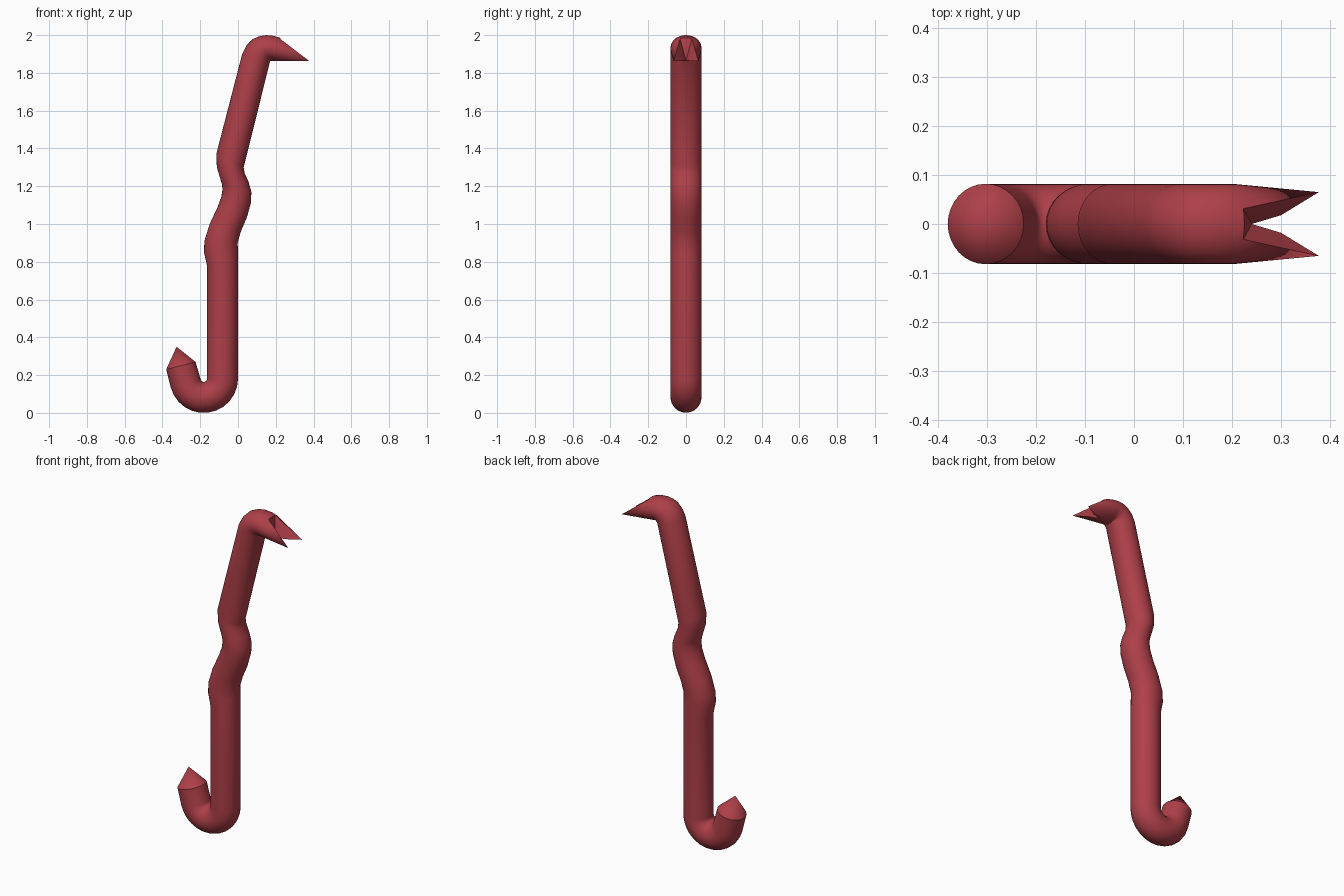
import bpy, bmesh, math
from mathutils import Vector

if "Cube" in bpy.data.objects:
    bpy.data.objects.remove(bpy.data.objects["Cube"])

N = 32       # sides of the bar
RY = 0.082   # half thickness in y

# Ring edges in the xz plane: (left x, left z, right x, right z)
rings = [(-0.225, 0.27, -0.38, 0.23)]
# Round hook at the foot
for i in range(13):
    a = math.radians(195 + 165 * i / 12)
    c, s = math.cos(a), math.sin(a)
    rings.append((-0.181 + 0.017 * c, 0.181 + 0.017 * s,
                  -0.181 + 0.181 * c, 0.181 + 0.181 * s))
# Shaft, kinked grip and bent neck
rings += [
    (-0.164, 0.78, 0.0, 0.80),
    (-0.180, 0.85, 0.0, 0.85),
    (-0.178, 0.91, -0.002, 0.90),
    (-0.150, 1.00, 0.015, 0.96),
    (-0.108, 1.09, 0.047, 1.035),
    (-0.088, 1.145, 0.068, 1.11),
    (-0.082, 1.185, 0.071, 1.17),
    (-0.085, 1.21, 0.055, 1.225),
    (-0.112, 1.30, 0.035, 1.27),
    (-0.115, 1.37, 0.030, 1.30),
    (0.022, 1.90, 0.170, 1.862),
    (0.045, 1.945, 0.171, 1.863),
    (0.080, 1.98, 0.172, 1.864),
    (0.115, 1.995, 0.173, 1.864),
    (0.150, 2.00, 0.174, 1.864),
    (0.190, 1.996, 0.175, 1.864),
    (0.225, 1.985, 0.176, 1.864),
]

bm = bmesh.new()


def add_ring(ax, az, bx, bz):
    a, b = Vector((ax, 0, az)), Vector((bx, 0, bz))
    mid, half = (a + b) / 2, (a - b) / 2
    out = []
    for k in range(N):
        t = 2 * math.pi * k / N
        out.append(bm.verts.new(mid + half * math.cos(t) + Vector((0, RY * math.sin(t), 0))))
    return out


# Swept bar
loops = [add_ring(*r) for r in rings]
for p, q in zip(loops, loops[1:]):
    for k in range(N):
        j = (k + 1) % N
        bm.faces.new((p[k], p[j], q[j], q[k]))

# Pointed foot
tip = bm.verts.new((-0.325, 0, 0.35))
for k in range(N):
    bm.faces.new((tip, loops[0][(k + 1) % N], loops[0][k]))

# Two-pronged claw
last = loops[-1]
root = bm.verts.new((0.24, 0, 1.866))
bottom = last[N // 2]
for side in (1, -1):
    point = bm.verts.new((0.377, side * 0.065, 1.863))
    inner = bm.verts.new((0.30, side * 0.018, 1.864))
    arc = [last[(side * k) % N] for k in range(2, N // 2 + 1)]
    for u, v in zip(arc, arc[1:]):
        bm.faces.new((u, v, point))
    bm.faces.new((bottom, inner, point))
    bm.faces.new((bottom, root, inner))
    bm.faces.new((point, inner, arc[0]))
    bm.faces.new((inner, root, arc[0]))
crown = [last[k % N] for k in range(-2, 3)]
for u, v in zip(crown, crown[1:]):
    bm.faces.new((u, v, root))

bmesh.ops.recalc_face_normals(bm, faces=bm.faces)
mesh = bpy.data.meshes.new("crowbar")
bm.to_mesh(mesh)
bm.free()
bar = bpy.data.objects.new("crowbar", mesh)
bpy.context.collection.objects.link(bar)

# Red paint
red = bpy.data.materials.new("red_paint")
red.diffuse_color = (0.42, 0.05, 0.065, 1)
red.use_nodes = True
red.node_tree.nodes["Principled BSDF"].inputs["Base Color"].default_value = red.diffuse_color
mesh.materials.append(red)

bpy.context.view_layer.objects.active = bar
bar.select_set(True)
bpy.ops.object.shade_smooth_by_angle(angle=math.radians(30))
